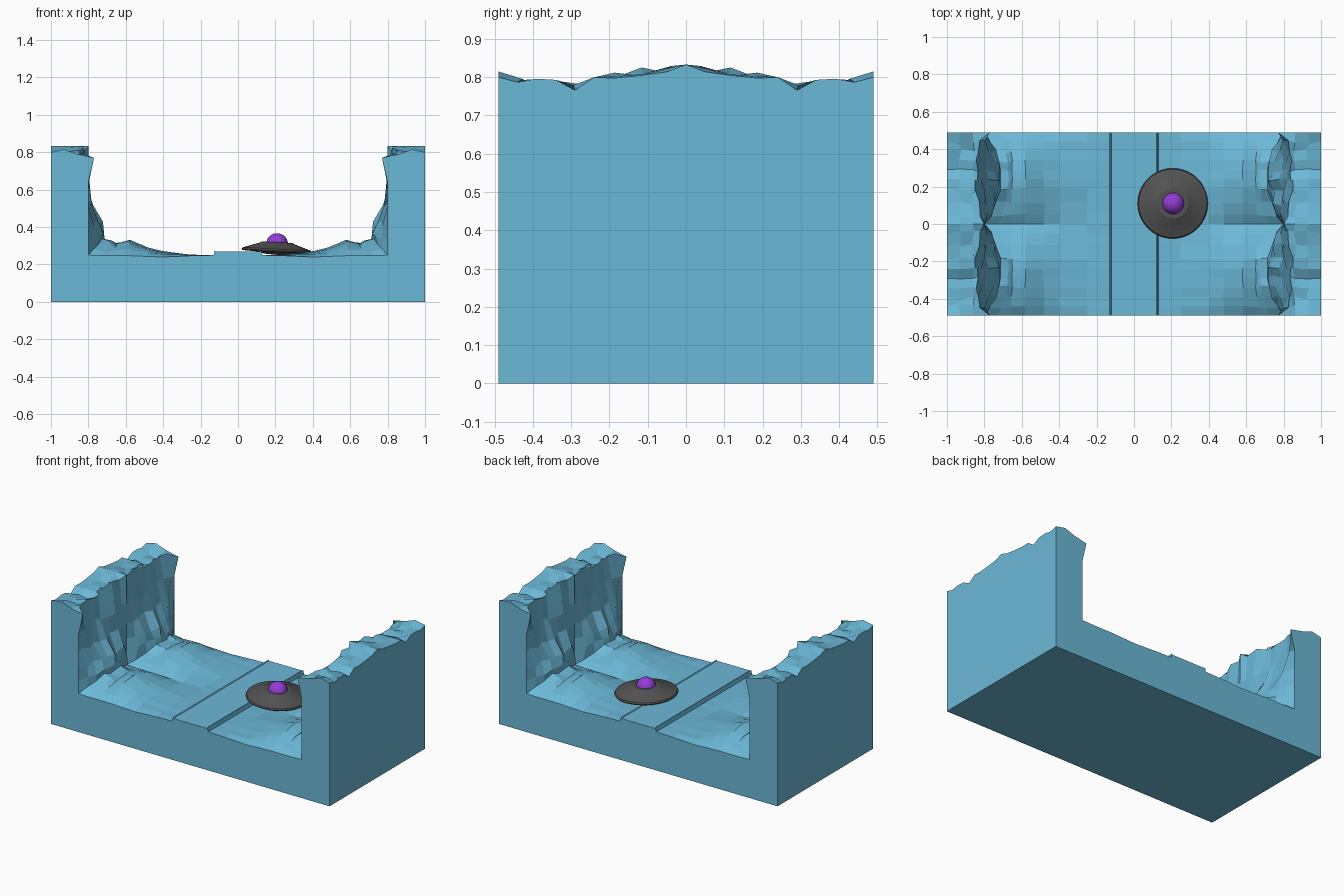
import bpy, bmesh, math, random
from mathutils import Matrix, Vector

if "Cube" in bpy.data.objects:
    bpy.data.objects.remove(bpy.data.objects["Cube"])
random.seed(4)


def material(name, color):
    mat = bpy.data.materials.new(name)
    mat.use_nodes = True
    mat.diffuse_color = (*color, 1)
    mat.node_tree.nodes["Principled BSDF"].inputs["Base Color"].default_value = (*color, 1)
    return mat


def finish(bm, name, mat):
    bmesh.ops.recalc_face_normals(bm, faces=bm.faces[:])
    mesh = bpy.data.meshes.new(name)
    bm.to_mesh(mesh)
    bm.free()
    mesh.materials.append(mat)
    obj = bpy.data.objects.new(name, mesh)
    bpy.context.collection.objects.link(obj)
    return obj


rock_blue = material("rock blue", (0.148, 0.48, 0.68))
hull_grey = material("hull grey", (0.085, 0.085, 0.085))
dome_purple = material("dome purple", (0.30, 0.045, 0.66))

# Canyon: half cross-sections from the road centre out to the cliff top
ROAD = [(0, .27), (.12, .27), (.124, .277), (.13, .25)]
PLAIN = [(.25, .247), (.4, .24), (.48, .243), (.58, .247), (.66, .247), (.73, .247), (.8, .25),
         (.8, .33), (.8, .42), (.8, .52), (.8, .64), (.77, .77), (.86, .79), (.93, .815), (1, .80)]
BULGE = [(.25, .25), (.4, .27), (.48, .29), (.58, .33), (.65, .315), (.68, .325), (.705, .34),
         (.72, .37), (.735, .42), (.785, .52), (.81, .64), (.83, .75), (.86, .78), (.93, .78), (1, .775)]
# Distance from the middle, and cliff crest height there
ROWS = [(0, .833), (.05, .822), (.11, .815), (.19, .81), (.24, .79),
        (.29, .775), (.34, .78), (.39, .783), (.44, .79), (.49, .80)]
DEPTH = ROWS[-1][0]

bm = bmesh.new()
rings = []
for y, crest in ROWS:
    weight = math.sin(math.pi * y / DEPTH) ** 0.8 if 0 < y < DEPTH else 0
    ring = [bm.verts.new((x, -y, z)) for x, z in ROAD]
    for i, (a, b) in enumerate(zip(PLAIN, BULGE)):
        p = Vector(a).lerp(Vector(b), weight)
        inner = 0 < y < DEPTH
        rough = 0.013 if inner and i > 4 else 0.004 if inner else 0
        dx, dy, dz = (random.uniform(-rough, rough) for _ in range(3))
        if i >= len(PLAIN) - 4:                      # cliff top follows the crest
            p.y = crest + (p.y - .80 if y == DEPTH else dz)
            if i == len(PLAIN) - 4 and y < DEPTH:
                p.x = .80 + .04 * weight
        if i == len(PLAIN) - 1:                      # outer side stays flat
            p.x, dx, dy, dz = 1, 0, 0, 0
        ring.append(bm.verts.new((p.x + dx, -y + dy, p.y + (dz if i < len(PLAIN) - 4 else 0))))
    ring += [bm.verts.new((1, -y, 0)), bm.verts.new((0, -y, 0))]
    rings.append(ring)
for r0, r1 in zip(rings, rings[1:]):
    for j in range(len(r0) - 1):
        bm.faces.new((r0[j], r0[j + 1], r1[j + 1], r1[j]))
bm.faces.new(rings[-1])
for axis in "XY":
    bmesh.ops.mirror(bm, geom=bm.verts[:] + bm.edges[:] + bm.faces[:],
                     matrix=Matrix.Identity(4), merge_dist=0.0005, axis=axis)
finish(bm, "canyon", rock_blue)


# Saucer: turned profiles, tilted slightly
def lathe(name, profile, mat, steps=40):
    bm = bmesh.new()
    verts = [bm.verts.new((r, 0, z)) for r, z in profile]
    edges = [bm.edges.new(pair) for pair in zip(verts, verts[1:])]
    bmesh.ops.spin(bm, geom=verts + edges, cent=(0, 0, 0), axis=(0, 0, 1),
                   angle=math.tau, steps=steps)
    bmesh.ops.remove_doubles(bm, verts=bm.verts[:], dist=0.0003)
    obj = finish(bm, name, mat)
    obj.location = (.207, .11, .27)
    obj.rotation_euler.y = math.radians(3)
    bpy.ops.object.select_all(action='DESELECT')
    obj.select_set(True)
    bpy.context.view_layer.objects.active = obj
    bpy.ops.object.shade_smooth_by_angle(angle=math.radians(25))
    return obj


lathe("saucer_hull", [(0, -.018), (.07, -.015), (.09, -.006), (.185, -.002), (.188, .004), (.183, .012),
                      (.09, .044), (.082, .049), (.06, .049), (0, .046)], hull_grey)
dome = [(.058 * math.cos(t), .039 + .058 * math.sin(t))
        for t in (math.pi * (k / 10 - .1) / 2 for k in range(11))]
lathe("saucer_dome", dome + [(0, .097)], dome_purple, 24)
